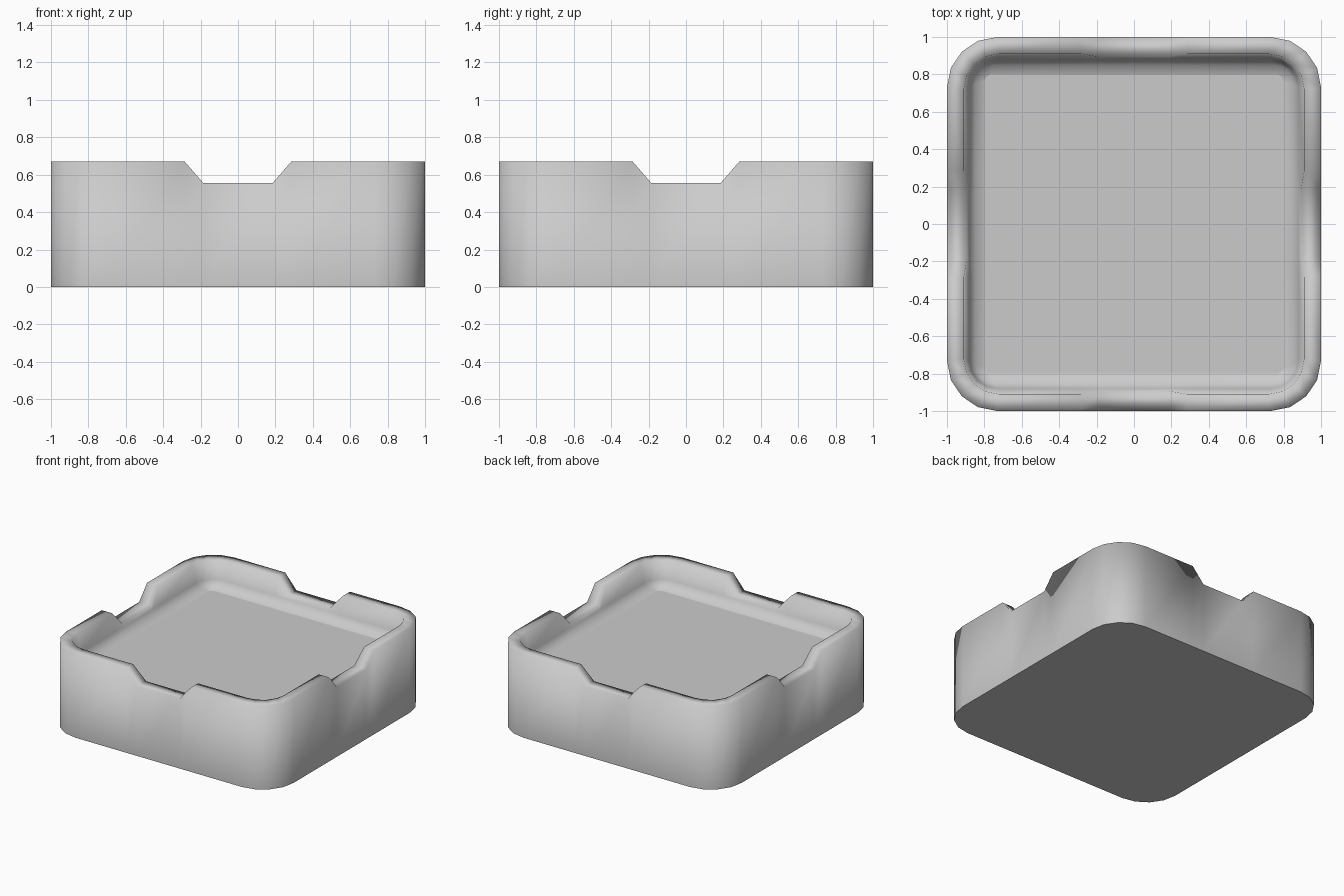
import bpy
import bmesh
from math import sin, cos, pi
from mathutils import Vector, Matrix

cube = bpy.data.objects.get("Cube")
if cube:
    bpy.data.objects.remove(cube, do_unlink=True)

HEIGHT, NOTCH_Z = 0.67, 0.555
NOTCH_TOP, NOTCH_BOTTOM = 0.285, 0.185
SEGMENTS = 4

grey = bpy.data.materials.new("plain grey")
grey.use_nodes = True
colour = (0.6, 0.6, 0.6, 1)
grey.diffuse_color = colour
grey.node_tree.nodes["Principled BSDF"].inputs["Base Color"].default_value = colour


def ring(bm, half, radius, z, notch_half=None):
    """One rounded-square loop; a notched loop dips in the middle of each side."""
    quarter = []
    for s in (-NOTCH_TOP, -NOTCH_BOTTOM, NOTCH_BOTTOM, NOTCH_TOP):
        dips = notch_half is not None and abs(s) == NOTCH_BOTTOM
        quarter.append((notch_half if dips else half, s, NOTCH_Z if dips else z))
    core = half - radius
    for i in range(SEGMENTS + 1):
        a = i / SEGMENTS * pi / 2
        quarter.append((core + radius * cos(a), core + radius * sin(a), z))
    verts = []
    for side in range(4):
        turn = Matrix.Rotation(side * pi / 2, 3, 'Z')
        verts += [bm.verts.new(turn @ Vector(p)) for p in quarter]
    return verts


# Dish: outer wall, notched rim, then the inner wall curving into the floor
bm = bmesh.new()
rings = [
    ring(bm, 1.0, 0.27, 0),
    ring(bm, 1.0, 0.27, HEIGHT, 1.0),
    ring(bm, 0.91, 0.19, HEIGHT, 0.893),
    ring(bm, 0.88, 0.15, 0.53),
    ring(bm, 0.85, 0.1, 0.487),
    ring(bm, 0.80, 0.04, 0.47),
]
for lower, upper in zip(rings, rings[1:]):
    n = len(lower)
    for i in range(n):
        j = (i + 1) % n
        bm.faces.new((lower[i], lower[j], upper[j], upper[i])).smooth = True

# Flat base and floor
bm.faces.new(rings[0][::-1]).smooth = False
bm.faces.new(rings[-1]).smooth = False

mesh = bpy.data.meshes.new("dish")
bm.to_mesh(mesh)
bm.free()
mesh.materials.append(grey)
dish = bpy.data.objects.new("dish", mesh)
bpy.context.collection.objects.link(dish)
